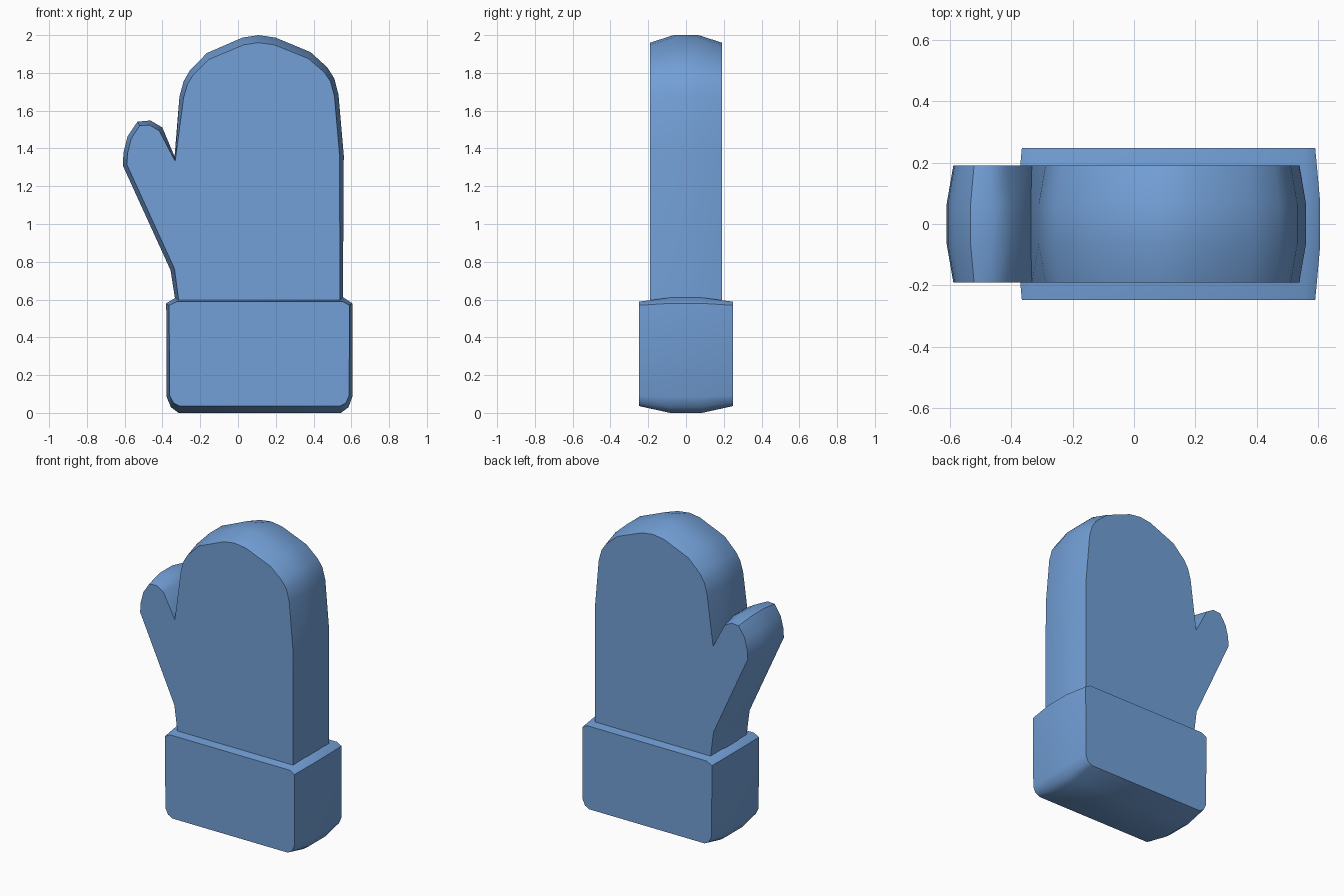
import bpy, bmesh, math
from mathutils import Vector

if "Cube" in bpy.data.objects:
    bpy.data.objects.remove(bpy.data.objects["Cube"])

blue = bpy.data.materials.new("soft blue")
blue.diffuse_color = (0.17, 0.35, 0.68, 1)
blue.use_nodes = True
blue.node_tree.nodes["Principled BSDF"].inputs["Base Color"].default_value = blue.diffuse_color


def inset(points, dx, dz):
    """Move each outline point inward along its mean normal (clockwise outline)."""
    out = []
    n = len(points)
    for i, p in enumerate(points):
        p = Vector(p)
        a = (p - Vector(points[i - 1])).normalized()
        b = (Vector(points[(i + 1) % n]) - p).normalized()
        d = (a + b).normalized()
        inward = Vector((d.y, -d.x))
        out.append((p.x + inward.x * dx, p.y + inward.y * dz(p.y)))
    return out


def padded_slab(name, outline, half, flat, dx, dz):
    """Outline in x-z swept through y, narrowing toward front and back faces."""
    small = inset(outline, dx, dz)
    sections = [(-half, small), (-flat, outline), (flat, outline), (half, small)]
    bm = bmesh.new()
    rings = [[bm.verts.new((x, y, z)) for x, z in pts] for y, pts in sections]
    n = len(outline)
    for r, s in zip(rings, rings[1:]):
        for i in range(n):
            j = (i + 1) % n
            bm.faces.new((r[i], r[j], s[j], s[i]))
    bm.faces.new(rings[0])
    bm.faces.new(rings[-1][::-1])
    bmesh.ops.recalc_face_normals(bm, faces=bm.faces)
    mesh = bpy.data.meshes.new(name)
    bm.to_mesh(mesh)
    bm.free()
    mesh.materials.append(blue)
    obj = bpy.data.objects.new(name, mesh)
    bpy.context.collection.objects.link(obj)
    bpy.ops.object.select_all(action='DESELECT')
    obj.select_set(True)
    bpy.context.view_layer.objects.active = obj
    bpy.ops.object.shade_smooth_by_angle(angle=math.radians(50))
    return obj


# Hand with thumb, clockwise from the lower left, tucked into the cuff
hand = [(-0.325, 0.55), (-0.357, 0.755),
        (-0.61, 1.31), (-0.606, 1.38), (-0.585, 1.463), (-0.532, 1.542),
        (-0.463, 1.548), (-0.40, 1.51), (-0.336, 1.357),
        (-0.31, 1.675), (-0.288, 1.755), (-0.257, 1.81), (-0.165, 1.905),
        (0.024, 1.987), (0.108, 2.0), (0.198, 1.987), (0.384, 1.91),
        (0.474, 1.828), (0.51, 1.77), (0.532, 1.685), (0.56, 1.363),
        (0.555, 0.55)]
padded_slab("mitten_hand", hand, 0.19, 0.065, 0.022,
            lambda z: 0.04 if z > 1.6 else 0.025)

# Folded cuff with rounded lower corners
cuff = [(-0.315, 0.0), (-0.355, 0.03), (-0.378, 0.085), (-0.38, 0.58),
        (-0.33, 0.61), (0.56, 0.61), (0.605, 0.58), (0.605, 0.085),
        (0.585, 0.03), (0.545, 0.0)]
padded_slab("cuff", cuff, 0.248, 0.085, 0.017,
            lambda z: 0.038 if z < 0.3 else 0.022)
